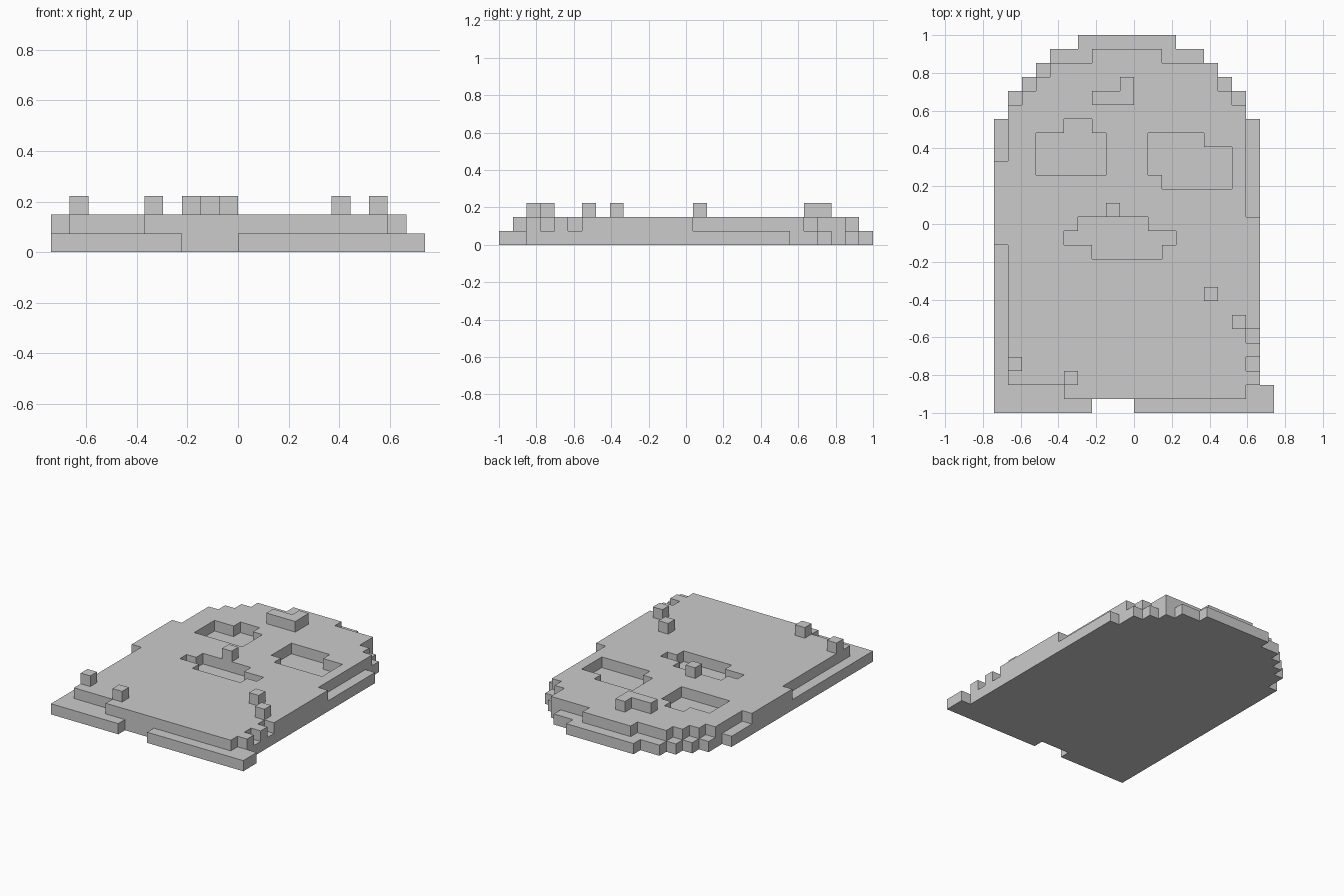
import bpy, bmesh, math

if "Cube" in bpy.data.objects:
    bpy.data.objects.remove(bpy.data.objects["Cube"])

V = 2 / 27                      # size of one block; grid is 20 wide, 27 deep


def block(x0, x1, y0, y1):
    """Set of grid cells covering columns x0..x1 and rows y0..y1 (ends excluded)."""
    return {(x, y) for x in range(x0, x1) for y in range(y0, y1)}


def union(rects):
    return set().union(*(block(*r) for r in rects))


def slab(name, cells, level):
    """Extrude a cell pattern into a one-block-thick solid."""
    bm = bmesh.new()
    corners = {}

    def corner(x, y):
        if (x, y) not in corners:
            corners[x, y] = bm.verts.new(((x - 10) * V, y * V - 1, level * V))
        return corners[x, y]

    for x, y in sorted(cells):
        bm.faces.new([corner(x, y), corner(x + 1, y),
                      corner(x + 1, y + 1), corner(x, y + 1)])
    ext = bmesh.ops.extrude_face_region(bm, geom=bm.faces[:], use_keep_orig=True)
    top = [g for g in ext["geom"] if isinstance(g, bmesh.types.BMVert)]
    bmesh.ops.translate(bm, verts=top, vec=(0, 0, V))
    bmesh.ops.recalc_face_normals(bm, faces=bm.faces[:])
    bmesh.ops.dissolve_limit(bm, angle_limit=math.radians(1),
                             verts=bm.verts[:], edges=bm.edges[:])
    mesh = bpy.data.meshes.new(name)
    bm.to_mesh(mesh)
    bm.free()
    obj = bpy.data.objects.new(name, mesh)
    bpy.context.collection.objects.link(obj)
    return obj


# Base slab: stepped dome outline with a notch in the bottom edge
base = union([(0, 20, 0, 2), (0, 19, 2, 21), (1, 18, 21, 23), (2, 17, 23, 24),
              (3, 16, 24, 25), (4, 15, 25, 26), (6, 13, 26, 27)])
base -= block(7, 10, 0, 1)
slab("base_slab", base, 0)

# Face layer: slightly smaller outline
face = union([(5, 18, 1, 2), (1, 19, 2, 12), (0, 19, 12, 14), (0, 18, 14, 18),
              (1, 18, 18, 22), (2, 17, 22, 23), (3, 16, 23, 24),
              (4, 16, 24, 25), (7, 12, 25, 26)])
# Chips in the right edge
face -= block(18, 19, 3, 4) | block(18, 19, 5, 6)
# Eye and mouth recesses
left_eye = union([(3, 8, 17, 20), (5, 7, 20, 21)])
right_eye = union([(12, 17, 16, 17), (11, 17, 17, 19), (11, 15, 19, 20)])
mouth = union([(7, 12, 11, 12), (5, 13, 12, 13), (6, 11, 13, 14)])
slab("face_layer", face - left_eye - right_eye - mouth, 1)

# Raised pieces on the surface
slab("forehead_ridge", union([(7, 10, 22, 23), (9, 10, 23, 24)]), 2)
for name, x, y in [("lip_block", 8, 14), ("right_block_upper", 15, 8),
                   ("right_block_lower", 17, 6), ("left_block_outer", 1, 3),
                   ("left_block_inner", 5, 2)]:
    slab(name, block(x, x + 1, y, y + 1), 2)
